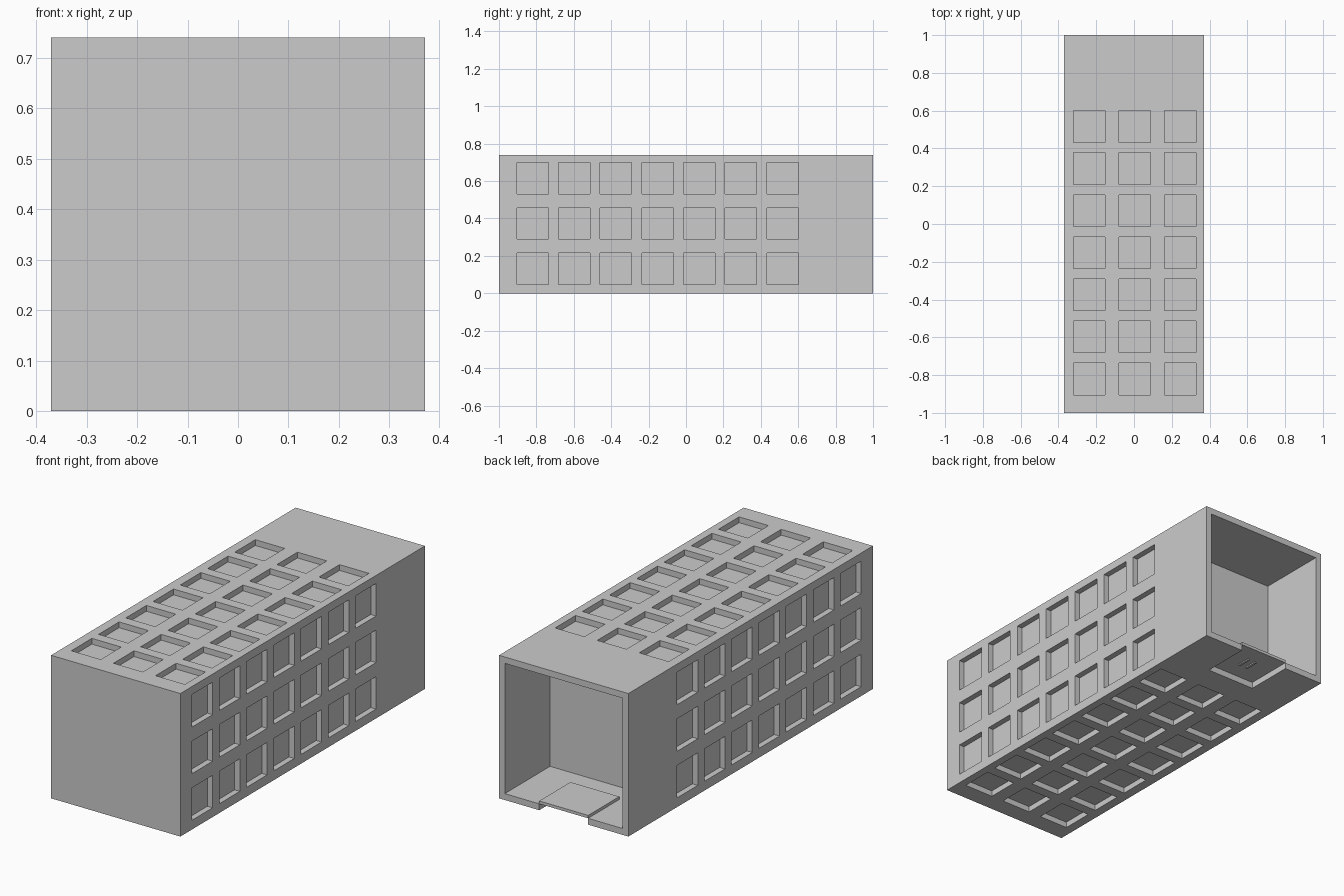
import bpy, bmesh
from mathutils import Vector

if "Cube" in bpy.data.objects:
    bpy.data.objects.remove(bpy.data.objects["Cube"])

W, H, T = 0.37, 0.74, 0.033     # half width, height, wall thickness
P, D = 0.084, 0.03              # pocket half size, pocket depth


def boxes(name, spans):
    """One mesh object made of axis-aligned boxes given as (low, high) corners."""
    bm = bmesh.new()
    for lo, hi in spans:
        lo, hi = Vector(lo), Vector(hi)
        for v in bmesh.ops.create_cube(bm, size=1)["verts"]:
            v.co = Vector((lo[i] + (v.co[i] + 0.5) * (hi[i] - lo[i]) for i in range(3)))
    me = bpy.data.meshes.new(name)
    bm.to_mesh(me)
    bm.free()
    ob = bpy.data.objects.new(name, me)
    bpy.context.collection.objects.link(ob)
    return ob


def cut(target, name, spans):
    cutter = boxes(name, spans)
    cutter.hide_render = True
    mod = target.modifiers.new(name, "BOOLEAN")
    mod.object, mod.operation, mod.solver = cutter, "DIFFERENCE", "EXACT"
    bpy.context.view_layer.objects.active = target
    bpy.ops.object.modifier_apply(modifier=name)
    bpy.data.objects.remove(cutter)


# Long rectangular body
body = boxes("body", [((-W, -1, 0), (W, 1, H))])

# Square pockets: 7 rows of 3 on top, bottom and both sides
pockets = []
for r in range(7):
    y = -0.82 + r * 0.2227
    for c in (-1, 0, 1):
        x, z = 0.004 + c * 0.241, 0.373 + c * 0.241
        y0, y1 = y - P, y + P
        pockets += [
            ((x - P, y0, H - D), (x + P, y1, H + 0.1)),
            ((x - P, y0, -0.1), (x + P, y1, D)),
            ((W - D, y0, z - P), (W + 0.1, y1, z + P)),
            ((-W - 0.1, y0, z - P), (-W + D, y1, z + P)),
        ]
cut(body, "pocket_cutter", pockets)

# Open compartment at the back
cut(body, "cavity_cutter", [((-W + T, 0.63, T), (W - T, 1.1, H - T))])

# Notch in the floor at the back edge
N, Y = 0.14, 0.745
cut(body, "notch_cutter", [((-N, Y, -0.1), (N, 1.1, T + 0.01))])

# Raised panel covering the notch, with two small ribs underneath
boxes("notch_panel", [((-N, Y, T), (N, 1, 0.048))])
boxes("panel_ribs", [((s * 0.022 - 0.006, 0.84, T - 0.006),
                      (s * 0.022 + 0.006, 0.91, T + 0.004)) for s in (-1, 1)])
